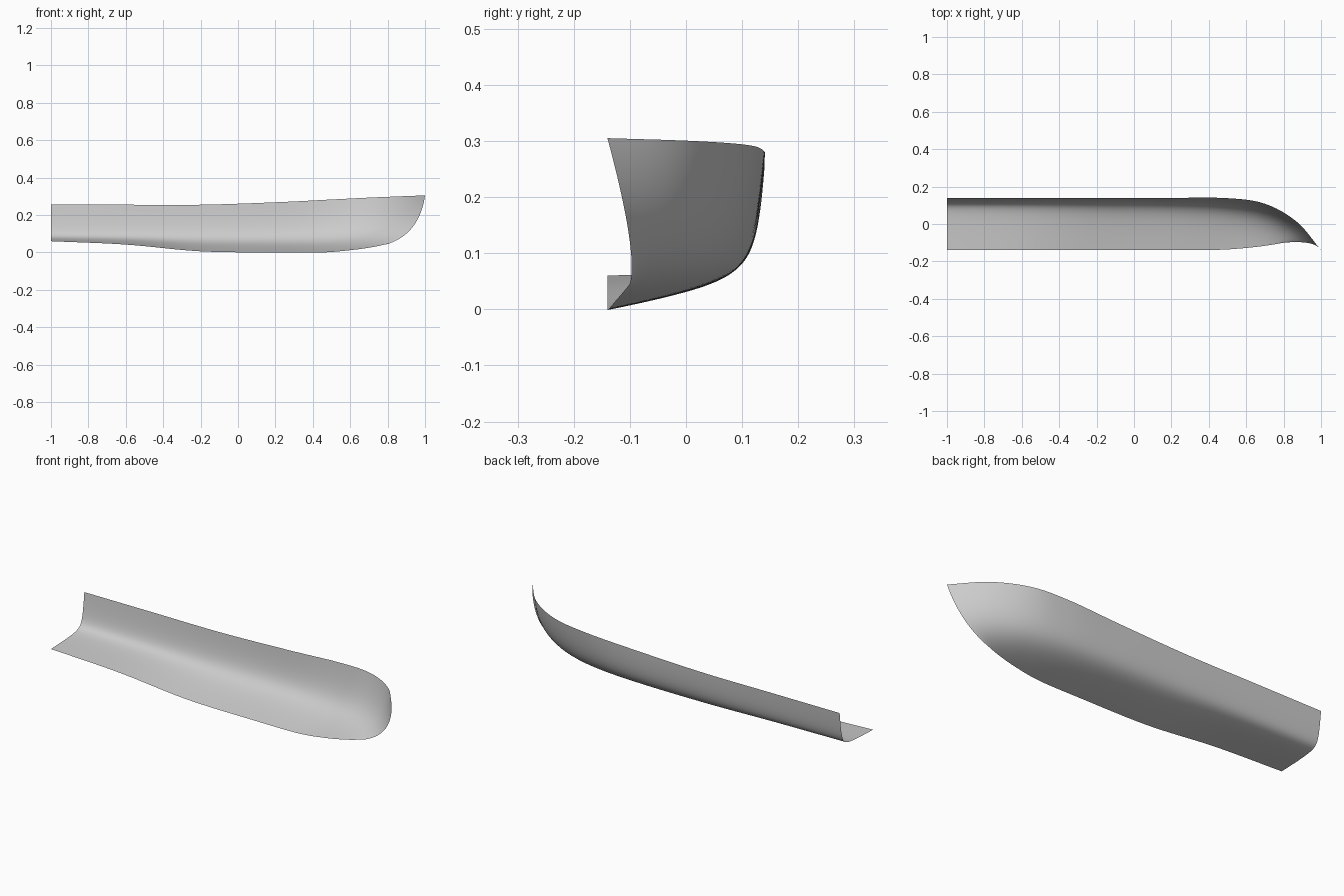
import bpy
import bmesh
from mathutils import Vector

cube = bpy.data.objects.get("Cube")
if cube:
    bpy.data.objects.remove(cube)

LENGTH_STEPS = 14   # rows between neighbouring stations
GIRTH_STEPS = 40    # points from keel to sheer

# Rails from stern to stem: the last station is the curved stem edge
keel = list(zip(
    (-1, -.6, -.2, .2, .45, .6, .71, .8),
    (-.14, -.14, -.14, -.14, -.138, -.128, -.115, -.1),
    (.06, .042, .006, 0, 0, .012, .027, .045)))
bilge = list(zip(
    (-1, -.6, -.2, .2, .48, .67, .82, .97),
    (.12, .122, .125, .125, .11, .075, .01, -.085),
    (.068, .062, .053, .05, .052, .06, .075, .1)))
sheer = list(zip(
    (-1, -.6, -.2, .2, .5, .7, .87, 1),
    (.14, .14, .14, .14, .138, .108, .012, -.14),
    (.255, .255, .255, .268, .283, .293, .3, .305)))
# Tightness of the bilge bend at each station
tightness = [(w,) for w in (4, 3.5, 2.8, 2.5, 2.2, 1.8, 1.4, 1)]


def along(rail, u):
    """Smooth interpolation of a rail at station parameter u."""
    last = len(rail) - 1
    i = min(int(u), last - 1)
    t = u - i
    point = [Vector(p) if len(p) > 1 else Vector((p[0], 0)) for p in rail]

    def tangent(k):
        a, b = max(k - 1, 0), min(k + 1, last)
        return (point[b] - point[a]) / (b - a)

    return (point[i] * (2 * t**3 - 3 * t**2 + 1)
            + tangent(i) * (t**3 - 2 * t**2 + t)
            + point[i + 1] * (3 * t**2 - 2 * t**3)
            + tangent(i + 1) * (t**3 - t**2))


def section(u):
    """Rational curve from keel to sheer, pulled towards the bilge rail."""
    k, b, s = along(keel, u), along(bilge, u), along(sheer, u)
    w = along(tightness, u).x
    for j in range(GIRTH_STEPS + 1):
        t = j / GIRTH_STEPS
        wk, wb, ws = (1 - t)**2, 2 * w * t * (1 - t), t * t
        yield (k * wk + b * wb + s * ws) / (wk + wb + ws)


# Half hull shell: one open lofted surface
bm = bmesh.new()
rows = []
for n in range((len(keel) - 1) * LENGTH_STEPS + 1):
    rows.append([bm.verts.new(p) for p in section(n / LENGTH_STEPS)])
for aft, fore in zip(rows, rows[1:]):
    for j in range(GIRTH_STEPS):
        face = bm.faces.new((aft[j], aft[j + 1], fore[j + 1], fore[j]))
        face.smooth = True
mesh = bpy.data.meshes.new("half_hull")
bm.to_mesh(mesh)
bm.free()
hull = bpy.data.objects.new("half_hull", mesh)
bpy.context.collection.objects.link(hull)

# Plain grey finish
grey = bpy.data.materials.new("light_grey")
grey.use_nodes = True
colour = (.6, .6, .6, 1)
grey.diffuse_color = colour
grey.node_tree.nodes["Principled BSDF"].inputs["Base Color"].default_value = colour
mesh.materials.append(grey)
